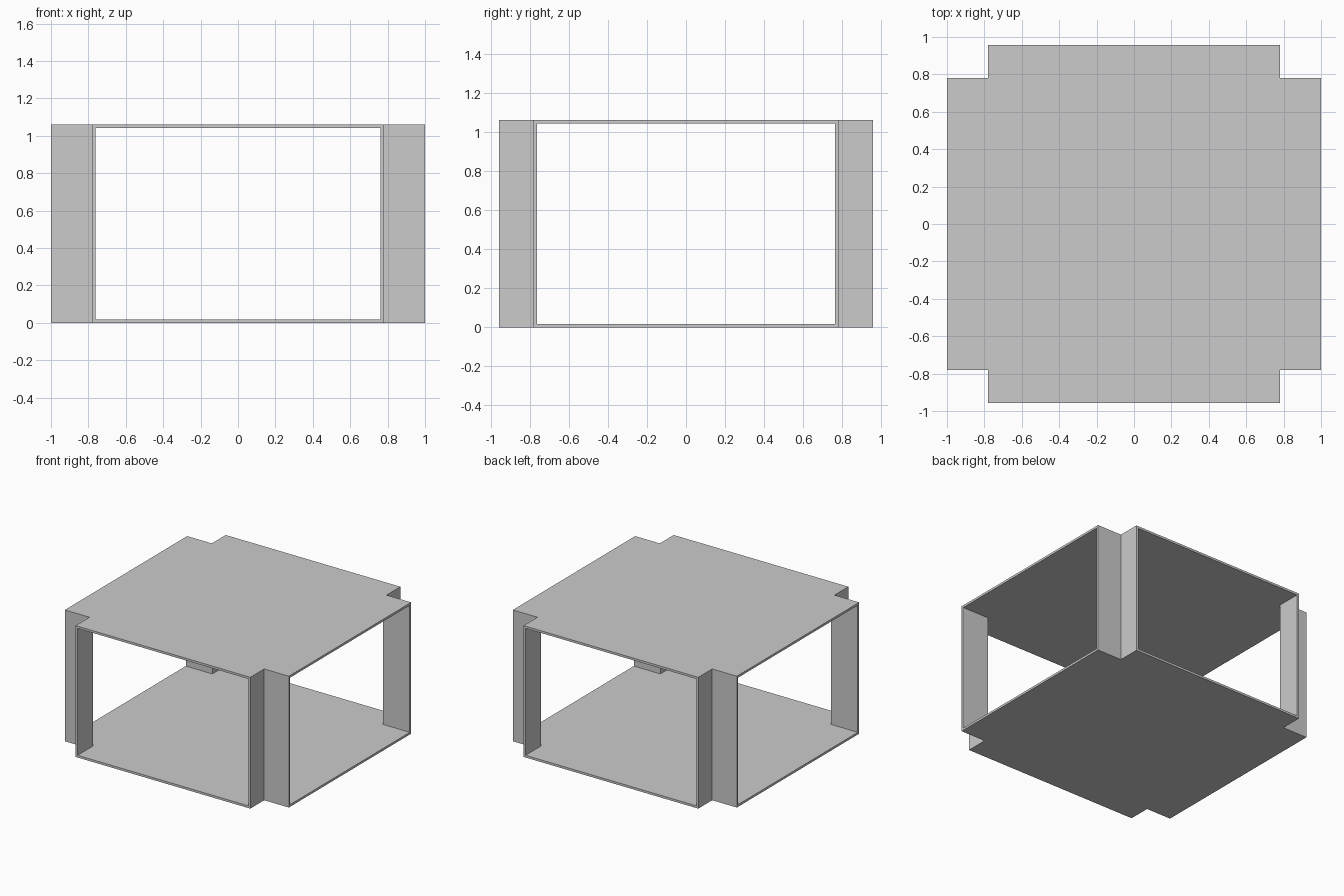
import bpy, bmesh
from mathutils import Vector

if "Cube" in bpy.data.objects:
    bpy.data.objects.remove(bpy.data.objects["Cube"])

X, Y, N, H, T = 1.0, 0.957, 0.78, 1.06, 0.018   # half sizes, notch, height, wall

# Cross-shaped outline, counter-clockwise
outline = [(X, -N), (X, N), (N, N), (N, Y), (-N, Y), (-N, N),
           (-X, N), (-X, -N), (-N, -N), (-N, -Y), (N, -Y), (N, -N)]

bm = bmesh.new()
low = [bm.verts.new((x, y, 0)) for x, y in outline]
high = [bm.verts.new((x, y, H)) for x, y in outline]
bm.faces.new(high)
bm.faces.new(low[::-1])

# Notched corner walls; the four broad sides stay open
for i in range(12):
    j = (i + 1) % 12
    if i % 3:
        bm.faces.new((low[i], low[j], high[j], high[i]))
bm.normal_update()

# Inner skin: all faces are at right angles, so offsets simply add up
outer_faces = list(bm.faces)
rim = [e for e in bm.edges if e.is_boundary]
inner = {}
for v in list(bm.verts):
    shift = sum((f.normal for f in v.link_faces), Vector())
    inner[v] = bm.verts.new(v.co - shift * T)
for f in outer_faces:
    bm.faces.new([inner[v] for v in reversed(f.verts)])

# Rims around the openings
for e in rim:
    a, b = e.verts
    bm.faces.new((a, b, inner[b], inner[a]))
bmesh.ops.recalc_face_normals(bm, faces=bm.faces[:])

mesh = bpy.data.meshes.new("open_box_shell")
bm.to_mesh(mesh)
bm.free()
shell = bpy.data.objects.new("open_box_shell", mesh)
bpy.context.collection.objects.link(shell)
